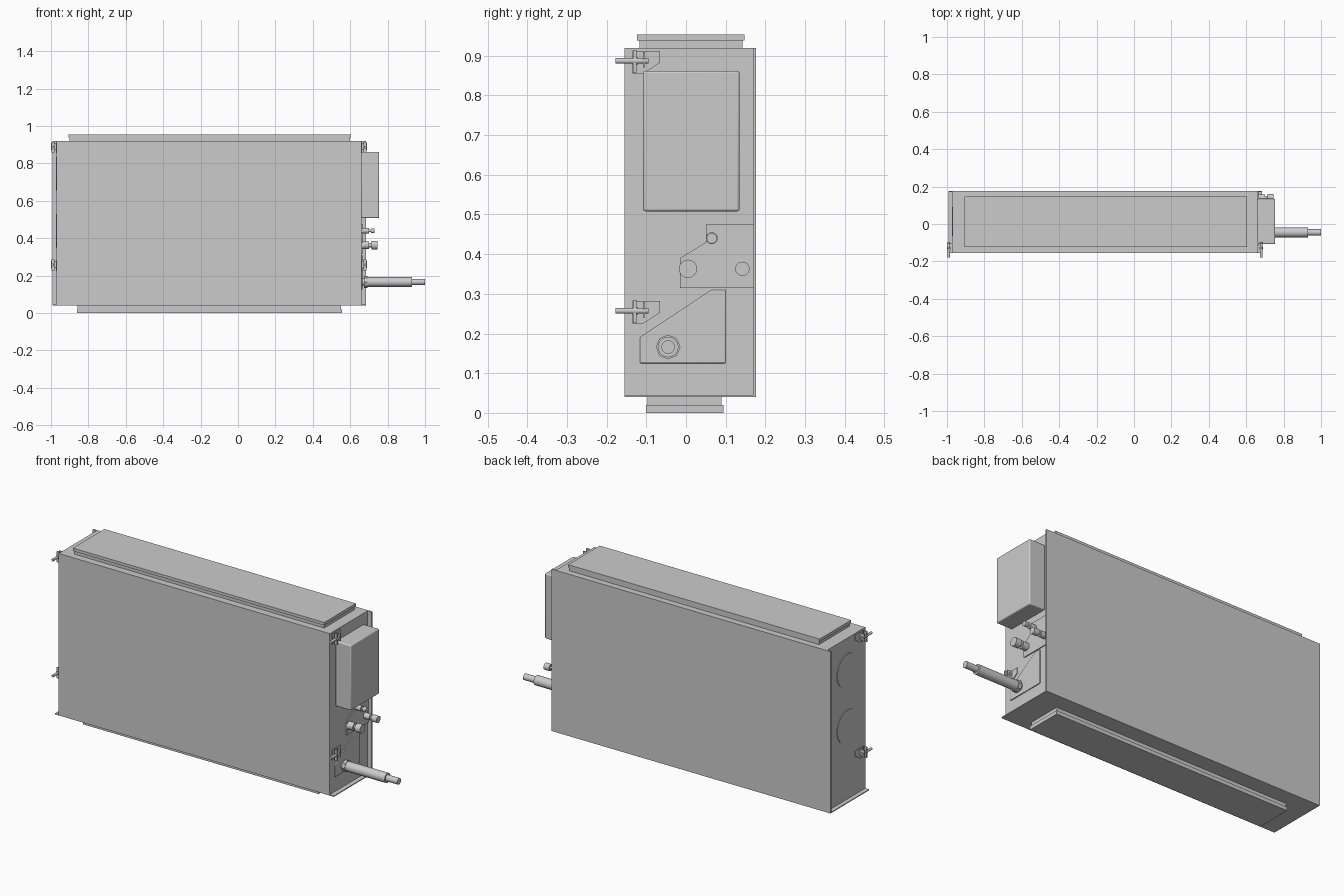
import bpy, bmesh
from math import pi
from mathutils import Matrix, Vector

if "Cube" in bpy.data.objects:
    bpy.data.objects.remove(bpy.data.objects["Cube"])

MID = -0.155  # centre plane of the casing


def finish(name, bm, bevel=0.0):
    bmesh.ops.recalc_face_normals(bm, faces=bm.faces[:])
    me = bpy.data.meshes.new(name)
    bm.to_mesh(me)
    bm.free()
    ob = bpy.data.objects.new(name, me)
    bpy.context.collection.objects.link(ob)
    if bevel:
        mod = ob.modifiers.new("Bevel", 'BEVEL')
        mod.width = bevel
        mod.segments = 3
    bpy.ops.object.select_all(action='DESELECT')
    ob.select_set(True)
    bpy.context.view_layer.objects.active = ob
    bpy.ops.object.shade_smooth_by_angle()
    return ob


def box(name, x, y, z, bevel=0.0):
    bm = bmesh.new()
    lo, hi = Vector((x[0], y[0], z[0])), Vector((x[1], y[1], z[1]))
    mat = Matrix.Translation((lo + hi) / 2) @ Matrix.Diagonal((*(hi - lo), 1))
    bmesh.ops.create_cube(bm, size=1, matrix=mat)
    return finish(name, bm, bevel)


def plate(name, pts, x0, x1, bevel=0.0):
    """Extrude a (y, z) outline along x."""
    bm = bmesh.new()
    face = bm.faces.new([bm.verts.new((x0, y, z)) for y, z in pts])
    new = bmesh.ops.extrude_face_region(bm, geom=[face])['geom']
    verts = [v for v in new if isinstance(v, bmesh.types.BMVert)]
    bmesh.ops.translate(bm, verts=verts, vec=(x1 - x0, 0, 0))
    return finish(name, bm, bevel)


def rods(name, start, axis, steps, sides=24):
    """Stacked cylinders: steps are (from, to, radius) along the axis."""
    bm = bmesh.new()
    rot = Matrix.Rotation(pi / 2, 4, 'Y' if axis == 'X' else 'X')
    for a, b, r in steps:
        c = Vector(start)
        c['XYZ'.index(axis)] = (a + b) / 2
        bmesh.ops.create_cone(bm, cap_ends=True, segments=sides, radius1=r, radius2=r,
                              depth=b - a, matrix=Matrix.Translation(c) @ rot)
    return finish(name, bm)


# Casing with back and bottom sheets that overhang both ends
box("casing", (-0.97, 0.66), (-0.155, 0.17), (0.043, 0.92))
box("back_panel", (-0.993, 0.685), (0.17, 0.177), (0.04, 0.92))
box("bottom_panel", (-0.993, 0.685), (-0.155, 0.17), (0.04, 0.045))

# Outlet and inlet frames, each two stacked layers
box("top_frame_base", (-0.90, 0.60), (-0.117, 0.143), (0.92, 0.938))
box("top_frame_cover", (-0.907, 0.605), (-0.123, 0.148), (0.938, 0.954))
box("bottom_frame_base", (-0.857, 0.55), (-0.097, 0.09), (0.02, 0.04))
box("bottom_frame_cover", (-0.862, 0.555), (-0.101, 0.095), (0.0, 0.02))

# Electrical box
box("electrical_box", (0.66, 0.755), (-0.108, 0.135), (0.508, 0.862), 0.006)

# Cover plates around the pipe connections
plate("valve_plate", [(0.05, 0.475), (0.171, 0.475), (0.171, 0.315), (-0.015, 0.315),
                      (-0.015, 0.39), (0.05, 0.43)], 0.655, 0.665)
plate("drain_plate", [(-0.116, 0.125), (0.1, 0.125), (0.1, 0.31), (0.065, 0.31),
                      (-0.116, 0.19)], 0.655, 0.665, 0.003)

# Pipe fittings
rods("vent_fitting", (0, 0.065, 0.44), 'X',
     [(0.655, 0.70, 0.015), (0.70, 0.712, 0.007), (0.712, 0.73, 0.013)])
for label, y, r in (("supply", 0.005, 0.023), ("return", 0.142, 0.018)):
    rods(label + "_fitting", (0, y, 0.363), 'X',
         [(0.655, 0.70, r * 0.9), (0.70, 0.713, r * 0.5), (0.713, 0.745, r)])
rods("drain_nut", (0, -0.045, 0.166), 'X', [(0.675, 0.693, 0.031)], 8)
rods("drain_pipe", (0, -0.045, 0.166), 'X',
     [(0.655, 0.693, 0.02), (0.693, 0.93, 0.026), (0.93, 1.0, 0.017)])

# Knockout discs on the left end
for i, z in enumerate((0.745, 0.44)):
    rods(f"knockout_{i}", (0, 0.0, z), 'X', [(-0.973, -0.96, 0.09)], 32)

# Mounting clips with a screw and wing nut, mirrored to both ends
for z in (0.885, 0.255):
    level = "upper" if z > 0.5 else "lower"
    parts = [
        plate(f"clip_{level}", [(-0.135, z - 0.03), (-0.108, z - 0.03), (-0.065, z - 0.002),
                                (-0.065, z + 0.027), (-0.135, z + 0.027)], 0.655, 0.664),
        box(f"clip_tab_{level}", (0.66, 0.69), (-0.108, -0.103), (z - 0.014, z + 0.024)),
        rods(f"clip_screw_{level}", (0.68, 0, z + 0.002), 'Y',
             [(-0.178, -0.095, 0.007), (-0.135, -0.122, 0.01)], 16),
        box(f"clip_wing_top_{level}", (0.672, 0.688), (-0.133, -0.125), (z, z + 0.03)),
        box(f"clip_wing_bottom_{level}", (0.672, 0.688), (-0.133, -0.125), (z - 0.028, z)),
    ]
    for ob in parts:
        bm = bmesh.new()
        bm.from_mesh(ob.data)
        for v in bm.verts:
            v.co.x = 2 * MID - v.co.x
        finish(ob.name + "_left", bm)
